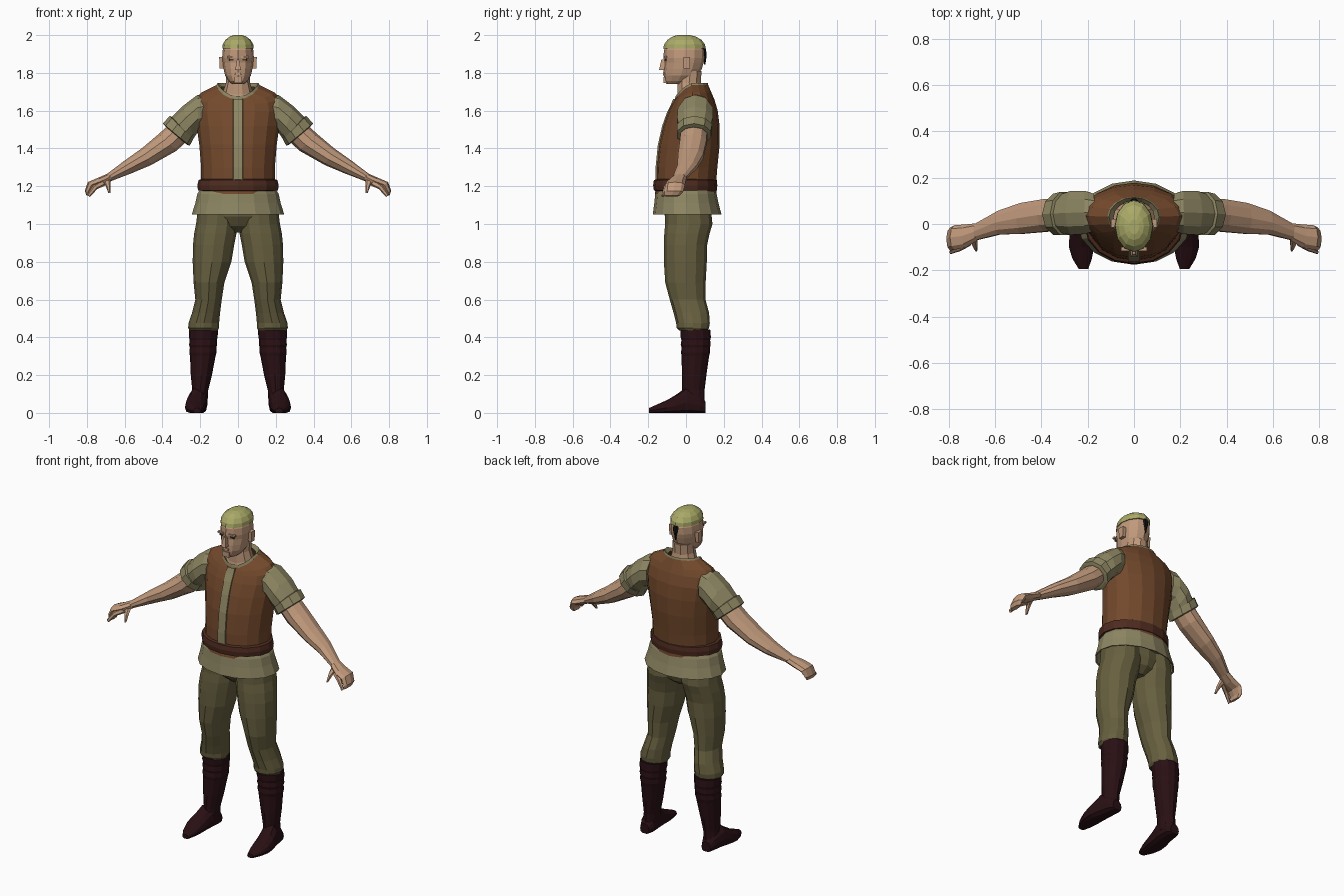
import bpy, bmesh, math
from mathutils import Vector

cube = bpy.data.objects.get("Cube")
if cube:
    bpy.data.objects.remove(cube, do_unlink=True)


def material(name, rgb):
    m = bpy.data.materials.new(name)
    m.use_nodes = True
    m.diffuse_color = (*rgb, 1)
    bsdf = next(n for n in m.node_tree.nodes if n.type == 'BSDF_PRINCIPLED')
    bsdf.inputs["Base Color"].default_value = (*rgb, 1)
    bsdf.inputs["Roughness"].default_value = 0.9
    return m


SKIN = material("skin", (0.53, 0.32, 0.20))
VEST = material("brown_leather", (0.17, 0.066, 0.025))
BELT = material("dark_leather", (0.075, 0.024, 0.014))
SHIRT = material("olive_linen", (0.27, 0.24, 0.125))
PANTS = material("dark_olive_cloth", (0.135, 0.115, 0.05))
BOOT = material("dark_boot", (0.022, 0.005, 0.007))
CAP = material("pale_green_cap", (0.40, 0.40, 0.14))
BLACK = material("black_hair", (0.006, 0.005, 0.005))
EYE = material("eye_brown", (0.06, 0.035, 0.025))


def level(z, yf, yb, rx, cx=0, dip=0):
    """Horizontal section, optionally dipping at the front."""
    return Vector((cx, (yf + yb) / 2, z)), Vector((rx, 0, 0)), Vector((0, (yb - yf) / 2, 0)), dip


def span(z, x0, x1, yf, yb):
    """Horizontal section given by its x and y limits."""
    return level(z, yf, yb, (x1 - x0) / 2, (x0 + x1) / 2)


def section(tx, tz, bx, bz, yc, ry):
    """Limb section between a top and a bottom point in the xz plane."""
    return (Vector(((tx + bx) / 2, yc, (tz + bz) / 2)),
            Vector(((tx - bx) / 2, 0, (tz - bz) / 2)), Vector((0, ry, 0)), 0)


def finish(name, bm, mat, mirror):
    bmesh.ops.recalc_face_normals(bm, faces=bm.faces)
    me = bpy.data.meshes.new(name)
    bm.to_mesh(me)
    bm.free()
    me.materials.append(mat)
    ob = bpy.data.objects.new(name, me)
    bpy.context.scene.collection.objects.link(ob)
    if mirror:
        ob.modifiers.new("Mirror", 'MIRROR')
    return ob


def loft(name, sections, mat, n=12, mirror=False, cap=True):
    bm = bmesh.new()
    rings = []
    for c, u, v, dip in sections:
        ring = []
        for i in range(n):
            a = 2 * math.pi * i / n
            p = c + u * math.cos(a) + v * math.sin(a)
            p.z = max(0, p.z - dip * max(0, -math.sin(a)) ** 1.5)
            ring.append(bm.verts.new(p))
        rings.append(ring)
    for r, s in zip(rings, rings[1:]):
        for i in range(n):
            j = (i + 1) % n
            bm.faces.new((r[i], r[j], s[j], s[i]))
    if cap:
        bm.faces.new(rings[0])
        bm.faces.new(rings[-1])
    return finish(name, bm, mat, mirror)


def block(name, pos, size, mat, mirror=False, taper=1.0):
    """Box whose upper face is scaled by taper."""
    bm = bmesh.new()
    bmesh.ops.create_cube(bm, size=1)
    for v in bm.verts:
        k = taper if v.co.z > 0 else 1
        v.co = Vector((v.co.x * size[0] * k, v.co.y * size[1] * k, v.co.z * size[2])) + Vector(pos)
    return finish(name, bm, mat, mirror)


# Torso: vest, front strip, collar, belt and tunic skirt
loft("vest", [level(1.16, -.165, .162, .205), level(1.20, -.158, .158, .195),
              level(1.30, -.157, .166, .195), level(1.42, -.145, .178, .205),
              level(1.52, -.122, .178, .219), level(1.60, -.097, .168, .232, dip=.01),
              level(1.66, -.077, .150, .224, dip=.03), level(1.695, -.066, .135, .195, dip=.045),
              level(1.735, -.055, .118, .115, dip=.07)], VEST, 16, cap=False)

bm = bmesh.new()
rows = []
for y, z in [(-.158, 1.20), (-.157, 1.30), (-.145, 1.42), (-.122, 1.52),
             (-.097, 1.59), (-.077, 1.63), (-.064, 1.662)]:
    rows.append([bm.verts.new((x, y + d, z)) for x, d in
                 ((-.027, .015), (-.025, -.004), (.025, -.004), (.027, .015))])
for a, b in zip(rows, rows[1:]):
    for i in range(3):
        bm.faces.new((a[i], a[i + 1], b[i + 1], b[i]))
finish("shirt_front_strip", bm, SHIRT, False)

loft("shirt_collar", [level(1.728, -.06, .12, .118, dip=.075), level(1.746, -.056, .115, .108, dip=.07),
                      level(1.725, -.044, .10, .088, dip=.07)], SHIRT, 16, cap=False)
loft("belt", [level(1.175, -.160, .155, .198), level(1.178, -.170, .163, .212),
              level(1.205, -.174, .166, .215), level(1.232, -.170, .163, .209),
              level(1.238, -.156, .155, .193)], BELT, 16)
loft("tunic_skirt", [level(1.19, -.158, .155, .195), level(1.16, -.163, .162, .215),
                     level(1.11, -.168, .172, .226), level(1.05, -.176, .188, .245),
                     level(1.052, -.168, .180, .237), level(1.09, -.15, .16, .215)], SHIRT, 16)

# Sleeves with rolled cuffs
loft("sleeves", [section(.17, 1.69, .18, 1.50, .05, .085), section(.215, 1.683, .21, 1.49, .05, .098),
                 section(.296, 1.622, .232, 1.458, .048, .10), section(.35, 1.567, .245, 1.44, .045, .088)],
     SHIRT, 10, True)
loft("sleeve_cuffs", [section(.345, 1.565, .246, 1.445, .045, .088), section(.362, 1.572, .238, 1.447, .045, .098),
                      section(.397, 1.532, .256, 1.414, .042, .094), section(.385, 1.517, .272, 1.421, .042, .078)],
     SHIRT, 10, True)

# Bare arms, hands and fingers
loft("arms", [section(.35, 1.54, .27, 1.44, .043, .072), section(.42, 1.476, .325, 1.388, .038, .074),
              section(.51, 1.40, .46, 1.312, .024, .07), section(.60, 1.336, .565, 1.268, .006, .054),
              section(.695, 1.264, .662, 1.231, -.033, .038)], SKIN, 10, True)
loft("hands", [section(.69, 1.267, .66, 1.232, -.033, .037), section(.745, 1.243, .708, 1.208, -.052, .05),
               section(.795, 1.222, .756, 1.192, -.058, .053), section(.811, 1.175, .776, 1.165, -.065, .050),
               section(.803, 1.152, .780, 1.145, -.075, .04)], SKIN, 8, True)
loft("index_fingers", [section(.725, 1.235, .70, 1.205, -.08, .016), section(.765, 1.205, .745, 1.185, -.105, .014),
                       section(.798, 1.155, .785, 1.142, -.122, .008)], SKIN, 6, True)
loft("thumbs", [section(.675, 1.235, .715, 1.225, -.062, .02), section(.675, 1.205, .70, 1.20, -.09, .015),
                section(.676, 1.165, .687, 1.165, -.112, .008)], SKIN, 6, True)

# Neck, head and facial features
loft("neck", [level(1.665, -.056, .10, .10, dip=.02), level(1.705, -.048, .088, .078, dip=.02),
              level(1.75, -.048, .082, .063), level(1.81, -.04, .085, .062)], SKIN, 10)
loft("head", [level(1.742, -.103, -.01, .032), level(1.757, -.115, .035, .05),
              level(1.785, -.118, .062, .068), level(1.82, -.118, .083, .076),
              level(1.855, -.114, .094, .081), level(1.88, -.119, .10, .084),
              level(1.92, -.117, .10, .081), level(1.95, -.10, .085, .07)], SKIN, 12)
block("nose", (0, -.122, 1.842), (.03, .042, .056), SKIN, taper=.4)
block("chin", (0, -.108, 1.762), (.042, .02, .03), SKIN)
block("lips", (0, -.117, 1.795), (.038, .010, .012), SKIN, taper=.8)
block("brows", (.036, -.108, 1.884), (.042, .016, .010), SKIN, True)
block("eyes", (.036, -.106, 1.869), (.024, .008, .008), EYE, True)
block("ears", (.088, .004, 1.853), (.02, .032, .062), SKIN, True, 1.15)

# Cap and the short hair tail below it
loft("cap", [level(1.928, -.121, .104, .083), level(1.95, -.116, .101, .081),
             level(1.975, -.098, .082, .067), level(1.993, -.07, .05, .043),
             level(2.0, -.045, .02, .022)], CAP, 12)
loft("hair_tail", [level(1.93, .085, .106, .018), level(1.90, .09, .111, .017),
                   level(1.875, .094, .108, .009), level(1.845, .096, .103, .003)], BLACK, 6)

# Trousers
loft("trouser_seat", [level(1.12, -.12, .125, .195), level(1.04, -.112, .13, .20),
                      level(.99, -.085, .115, .12), level(.955, -.04, .07, .045)], PANTS, 12)
loft("trouser_legs", [span(1.10, .0, .21, -.11, .13), span(1.0, .003, .222, -.11, .14),
                      span(.95, .008, .232, -.115, .125), span(.89, .02, .238, -.117, .112),
                      span(.80, .035, .24, -.117, .11), span(.69, .072, .235, -.11, .104),
                      span(.60, .086, .226, -.086, .103), span(.53, .095, .243, -.066, .122),
                      span(.475, .10, .262, -.052, .126), span(.45, .10, .264, -.05, .122),
                      span(.435, .108, .255, -.035, .11)], PANTS, 12, True)

# Boots: creased shafts and pointed feet
loft("boot_shafts", [span(.442, .105, .258, -.028, .128), span(.40, .108, .260, -.028, .132),
                     span(.385, .112, .256, -.024, .128), span(.36, .111, .259, -.028, .131),
                     span(.345, .115, .255, -.023, .126), span(.32, .114, .258, -.027, .127),
                     span(.30, .119, .254, -.023, .122), span(.20, .138, .250, -.022, .108),
                     span(.12, .158, .242, -.022, .098), span(.04, .162, .25, -.03, .098)], BOOT, 12, True)


def foot(y, cx, hw, h):
    """Upright foot section, flattened against the floor."""
    return Vector((cx, y, h * .4)), Vector((hw, 0, 0)), Vector((0, 0, h * .6)), 0


loft("boot_feet", [foot(.103, .207, .03, .06), foot(.075, .207, .044, .10), foot(0, .215, .052, .135),
                   foot(-.05, .224, .055, .098), foot(-.10, .227, .054, .068),
                   foot(-.15, .224, .042, .046), foot(-.195, .218, .02, .026)], BOOT, 12, True)
